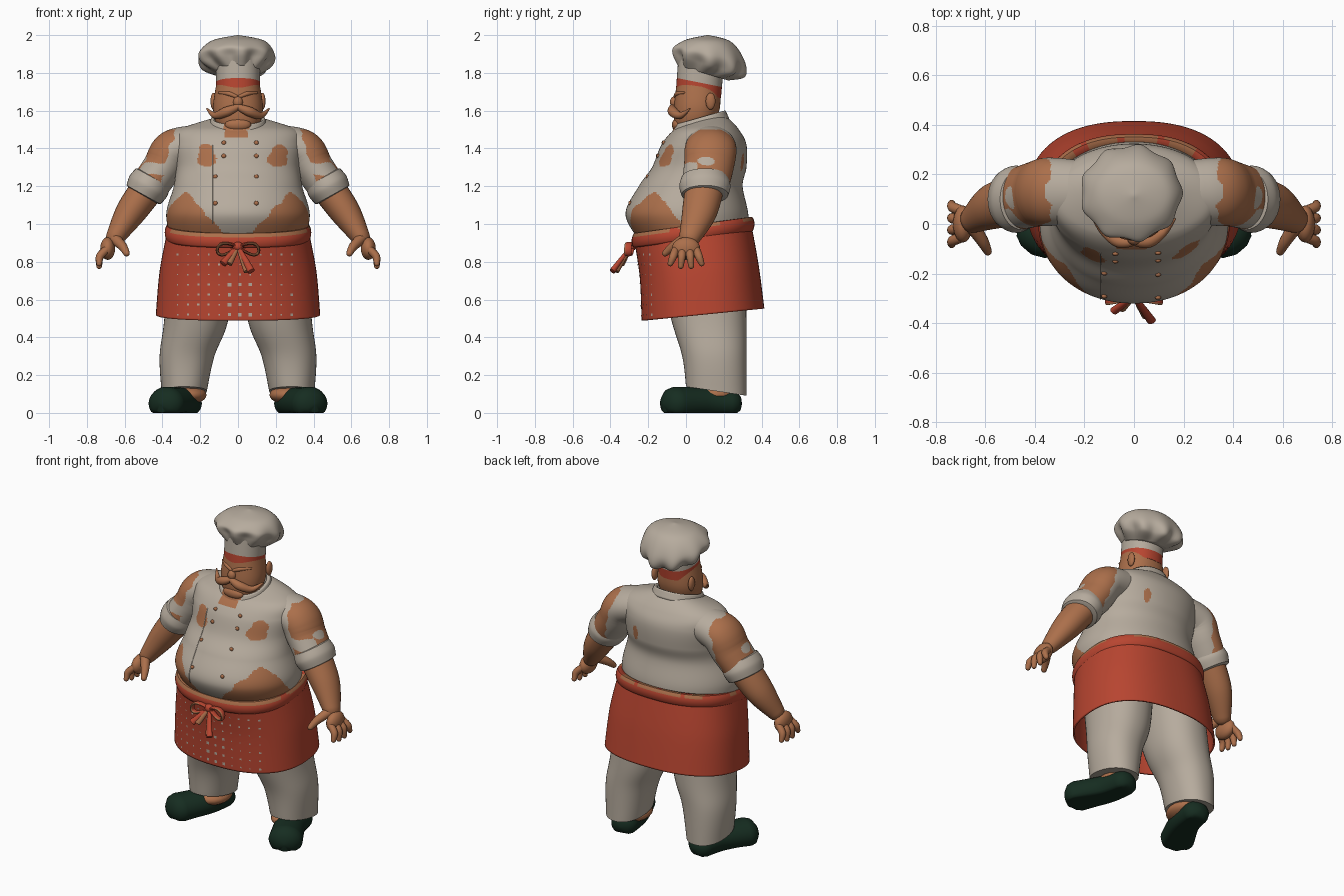
import bpy, bmesh, math, random
from mathutils import Vector

random.seed(4)
if "Cube" in bpy.data.objects:
    bpy.data.objects.remove(bpy.data.objects["Cube"], do_unlink=True)


def material(name, red, green, blue):
    mat = bpy.data.materials.new(name)
    mat.use_nodes = True
    mat.diffuse_color = (red, green, blue, 1)
    mat.node_tree.nodes["Principled BSDF"].inputs["Base Color"].default_value = mat.diffuse_color
    return mat


CREAM = material("cream cloth", 0.47, 0.41, 0.34)
RED = material("red cloth", 0.48, 0.06, 0.03)
SKIN = material("tan skin", 0.41, 0.16, 0.07)
GREEN = material("dark green leather", 0.008, 0.026, 0.015)


def finish(name, bm, mats, rule=None, thick=0):
    """Turn a bmesh into a smooth object; rule picks a material slot per face."""
    bmesh.ops.recalc_face_normals(bm, faces=bm.faces)
    for face in bm.faces:
        face.smooth = True
        if rule:
            face.material_index = int(rule(face.calc_center_median()))
    mesh = bpy.data.meshes.new(name)
    bm.to_mesh(mesh)
    bm.free()
    mesh.set_sharp_from_angle(angle=math.radians(50))
    for mat in mats:
        mesh.materials.append(mat)
    obj = bpy.data.objects.new(name, mesh)
    bpy.context.scene.collection.objects.link(obj)
    if thick:
        solid = obj.modifiers.new("thickness", "SOLIDIFY")
        solid.thickness, solid.offset = thick, 0


def spline(rows, steps):
    """Smooth curve through rows of numbers."""
    def blend(a, b, c, d, t):
        return b + t / 2 * (c - a + t * (2 * a - 5 * b + 4 * c - d + t * (3 * b - a - 3 * c + d)))
    out = []
    for i in range(len(rows) - 1):
        near = rows[max(i - 1, 0)], rows[i], rows[i + 1], rows[min(i + 2, len(rows) - 1)]
        for j in range(steps):
            out.append(tuple(blend(*column, j / steps) for column in zip(*near)))
    return out + [rows[-1]]


def bridge(name, rings, mats, rule, cap=True, thick=0):
    """Join closed rings of points into one surface."""
    bm = bmesh.new()
    loops = [[bm.verts.new(point) for point in ring] for ring in rings]
    for low, high in zip(loops, loops[1:]):
        for i in range(len(low)):
            bm.faces.new((low[i - 1], low[i], high[i], high[i - 1]))
    if cap:
        bm.faces.new(loops[0])
        bm.faces.new(loops[-1])
    finish(name, bm, mats, rule, thick)


def ring(z, width, front, back, tilt=0, x=0, lobe=0):
    """Cross-section of an upright body; tilt raises the back."""
    return z, width, front, back, tilt, x, lobe


def power(value, exponent):
    return math.copysign(abs(value) ** exponent, value)


def loft(name, rows, mats, rule=None, shape=2.2, sides=48, lobes=0, **options):
    rings = []
    for z, width, front, back, tilt, x, lobe in rows:
        points = []
        for i in range(sides):
            angle = math.tau * i / sides
            swell = 1 + lobe * math.cos(lobes * angle)
            dx = swell * width * power(math.cos(angle), 2 / shape)
            dy = swell * (back - front) / 2 * power(math.sin(angle), 2 / shape)
            points.append((x + dx, (front + back) / 2 + dy, z + tilt * dy))
        rings.append(points)
    bridge(name, rings, mats, rule, **options)


def front_y(rows, x, z, shape):
    """Front surface of a loft at x, z."""
    y = rows[0][2]
    for _ in range(3):
        _, width, front, back, *_ = min(
            rows, key=lambda row: abs(row[0] + row[4] * (y - (row[2] + row[3]) / 2) - z))
        bulge = max(0, 1 - abs(x / width) ** shape) ** (1 / shape)
        y = (front + back) / 2 - (back - front) / 2 * bulge
    return y


def tube(name, points, mats, rule=None, flat=1, dome=1, axis=(0, 1, 0), sides=16, floor=-1):
    """Limb through (x, y, z, radius) points; flat scales the radius along axis."""
    path = [(Vector(p[:3]), p[3]) for p in spline(points, 8)]

    def rounded(end, inner):
        out = (end[0] - inner[0]).normalized() * end[1] * dome
        return [(end[0] + out * math.sin(a), end[1] * math.cos(a)) for a in (0.5, 1, 1.5)]

    path = rounded(path[0], path[1])[::-1] + path + rounded(path[-1], path[-2])
    rings = []
    for i, (centre, radius) in enumerate(path):
        along = path[min(i + 1, len(path) - 1)][0] - path[max(i - 1, 0)][0]
        across = along.cross(Vector(axis)).normalized()
        up = across.cross(along).normalized() * flat
        loop = []
        for j in range(sides):
            angle = math.tau * j / sides
            point = centre + radius * (across * math.cos(angle) + up * math.sin(angle))
            point.z = max(point.z, floor)
            loop.append(point)
        rings.append(loop)
    bridge(name, rings, mats, rule)


def ball(name, centre, size, mat):
    bm = bmesh.new()
    bmesh.ops.create_uvsphere(bm, u_segments=18, v_segments=12, radius=1)
    bmesh.ops.scale(bm, vec=size, verts=bm.verts)
    bmesh.ops.translate(bm, vec=centre, verts=bm.verts)
    finish(name, bm, [mat])


# Worn patches on the jacket
def wobble(c):
    return 0.006 * (math.sin(45 * c.x + 20 * c.z) + math.sin(70 * c.z + 30 * c.y))


def open_neck(c):
    return abs(c.x + 0.01) < 0.06 and c.y < 0 and c.z > 1.46


def jacket_patch(c):
    side, ragged = abs(c.x), wobble(c)
    if c.y < 0.02 and c.z < 1.2:
        slope = 0.87 + 1.1 * side
        return c.z + ragged < min(slope, 1.17 - 1.2 * max(0, c.y + 0.16))
    if c.y < 0:
        middle = 0.21 if c.x > 0 else 0.17
        return open_neck(c) or math.hypot(side - middle, 0.85 * (c.z - 1.355)) < 0.05 + ragged
    return c.y > 0.2 and math.hypot(2.5 * (c.x - 0.15), c.z - 1.33) < 0.05 + ragged


def sleeve_patch(c):
    ragged = wobble(c)
    spot = math.hypot(c.y - 0.11, 2 * (c.z - 1.335)) < 0.05 + ragged
    front_gap = c.y < 0.06 and abs(c.z + ragged - 1.29) < 0.03
    return abs(c.x) + ragged > 0.71 - c.z / 4 and c.z < 1.5 and not spot and not front_gap


# Jacket
torso = spline([ring(0.9, 0.35, -0.24, 0.33), ring(1.05, 0.38, -0.32, 0.33), ring(1.2, 0.34, -0.25, 0.3),
                ring(1.3, 0.33, -0.18, 0.32), ring(1.42, 0.34, -0.13, 0.32), ring(1.5, 0.31, -0.06, 0.28),
                ring(1.56, 0.12, 0.02, 0.2, tilt=0.2)], 22)
loft("jacket", torso, [CREAM, SKIN], jacket_patch, shape=2.1, sides=220)
collar = [ring(1.51, 0.15, -0.07, 0.22, tilt=0.3), ring(1.56, 0.13, -0.05, 0.2, tilt=0.3)]
loft("collar", spline(collar, 4), [CREAM, SKIN], open_neck, cap=False, thick=0.02)
for z in (1.43, 1.36, 1.25, 1.11):
    for x in (-0.075 if z > 1.3 else -0.12, 0.097):
        ball("button", (x, front_y(torso, x, z, 2.1), z), (0.012, 0.009, 0.012), SKIN)
seam = [(-0.135, front_y(torso, -0.135, z, 2.1), z, 0.003) for z, *_ in torso if 1 < z < 1.42]
tube("front_seam", seam, [CREAM], sides=8)

# Apron and waistband
apron = spline([ring(0.52, 0.43, -0.23, 0.41, tilt=0.1), ring(0.75, 0.41, -0.24, 0.38, tilt=0.1),
                ring(0.96, 0.37, -0.27, 0.34, tilt=0.14)], 14)
loft("apron", apron, [RED], shape=2.4, sides=96, cap=False, thick=0.01)
band = []
for step in range(-4, 5):
    t = step / 4
    out = 0.013 - 0.01 * t * t
    band.append(ring(0.955 + 0.035 * t, 0.37 + out, -0.27 - out, 0.345 + out, tilt=0.14))
band.append(ring(0.99, 0.34, -0.24, 0.31, tilt=0.14))


def faded_edge(c):
    patchy = math.sin(40 * c.x) + math.sin(23 * c.y) > 0.1
    return c.z - 0.14 * c.y > 0.968 and (patchy or c.y < -0.1)


loft("waistband", band, [RED, SKIN], faded_edge, shape=2.4, sides=96, cap=False, thick=0.01)

# Printed spots on the apron front
bm = bmesh.new()
for column in range(-6, 6):
    for line in range(7):
        x, z = 0.01 + 0.055 * column, 0.52 + 0.053 * line
        size = random.uniform(0.003, 0.006)
        if line < 4 and abs(x) < 0.1:
            size += 0.004
        spot = []
        for dx, dz in ((-size, -size), (size, -size), (size, size), (-size, size)):
            y = front_y(apron, x + dx, z + dz, 2.4) - 0.008
            spot.append(bm.verts.new((x + dx, y, z + dz)))
        bm.faces.new(spot)
finish("apron_spots", bm, [CREAM])

# Bow: knot, loops and hanging tails
knot = Vector((0, -0.29, 0.88))
ball("bow_knot", knot, (0.03, 0.025, 0.025), RED)
for side in (1, -1):
    loop = []
    for step in range(9):
        a = math.pi * step / 8
        reach = 0.11 * math.sin(a)
        loop.append((side * reach, knot.y - reach / 6, knot.z + 0.03 * math.sin(2 * a) - reach / 6, 0.008))
    tube("bow_loop", loop, [RED, SKIN], lambda c: c.y < -0.315, flat=2.5, sides=10)
for x, y, z, mat in ((-0.08, -0.35, 0.79, RED), (0.07, -0.39, 0.75, RED),
                     (-0.05, -0.34, 0.79, SKIN), (0.05, -0.37, 0.75, SKIN)):
    middle = knot.lerp((x, y, z), 0.5)
    tube("bow_tail", [(*knot, 0.01), (*middle, 0.016), (x, y, z, 0.02)], [mat], flat=0.8, dome=0.1)

# Head and hat
head = [ring(1.47, 0.07, -0.03, 0.12), ring(1.53, 0.115, -0.06, 0.15),
        ring(1.62, 0.132, -0.064, 0.18), ring(1.74, 0.115, -0.05, 0.18)]
loft("head", spline(head, 8), [SKIN])
ball("nose", (0, -0.062, 1.645), (0.026, 0.023, 0.03), SKIN)
ball("chin", (0, -0.045, 1.525), (0.07, 0.03, 0.035), SKIN)
crown = [ring(1.69, 0.117, -0.053, 0.185, tilt=-0.2), ring(1.86, 0.116, -0.04, 0.2, tilt=-0.2)]
loft("hat_wall", spline(crown, 24), [RED, CREAM], lambda c: c.z + 0.2 * c.y > 1.762)
puff = [ring(1.8, 0.12, -0.04, 0.22, tilt=-0.3, lobe=0.05), ring(1.84, 0.18, -0.06, 0.3, -0.32, -0.01, lobe=0.08),
        ring(1.9, 0.2, -0.06, 0.31, -0.22, -0.01, lobe=0.02), ring(1.97, 0.14, 0, 0.24, -0.05),
        ring(2, 0.005, 0.11, 0.12)]
loft("hat_puff", spline(puff, 8), [CREAM], shape=2, sides=90, lobes=9)

# Paired parts
for sign, side in ((1, "left"), (-1, "right")):
    def limb(part, points, mat, **options):
        tube(side + "_" + part, [(sign * x, *rest) for x, *rest in points], [mat], **options)

    # Face
    limb("moustache", [(0, -0.072, 1.62, 0.016), (0.06, -0.07, 1.595, 0.026), (0.12, -0.03, 1.575, 0.018),
                       (0.165, 0.02, 1.61, 0.004)], SKIN)
    limb("brow", [(0.01, -0.056, 1.675, 0.01), (0.05, -0.045, 1.69, 0.012), (0.1, -0.01, 1.695, 0.006)], SKIN)
    ball(side + "_ear", (sign * 0.13, 0.13, 1.65), (0.016, 0.026, 0.045), SKIN)

    # Arm
    sleeve = [(0.2, 0.13, 1.425, 0.1), (0.34, 0.13, 1.39, 0.11), (0.4, 0.12, 1.3, 0.105), (0.47, 0.1, 1.2, 0.1)]
    tube(side + "_sleeve", [(sign * x, *rest) for x, *rest in spline(sleeve, 4)], [CREAM, SKIN],
         sleeve_patch, flat=1.25, dome=0.1, sides=112)
    cuff = [(0.475 + 0.025 * t, 0.1, 1.2 - 0.045 * t, 0.113 - 0.01 * t * t) for t in (-1, 0, 1)]
    limb("sleeve_cuff", cuff, CREAM, flat=1.2, dome=0.1, sides=36)
    limb("forearm", [(0.47, 0.1, 1.2, 0.09), (0.57, 0.07, 1.06, 0.08), (0.65, 0.02, 0.93, 0.05)],
         SKIN, flat=1.15, sides=28)
    ball(side + "_palm", (sign * 0.69, 0, 0.87), (0.04, 0.075, 0.06), SKIN)
    for i, finger in enumerate(("index", "middle", "ring", "little")):
        spread = i - 1.5
        tip = 0.775 + 0.007 * spread * spread
        limb(finger + "_finger", [(0.69, 0.035 * spread, 0.87, 0.02), (0.73, 0.045 * spread, 0.83, 0.021),
                                  (0.735, 0.055 * spread, tip, 0.015)], SKIN)
    limb("thumb", [(0.65, -0.01, 0.92, 0.03), (0.61, -0.07, 0.88, 0.024), (0.59, -0.11, 0.845, 0.017)],
         SKIN, axis=(0, 0, 1))

    # Leg and shoe
    leg = [ring(0.115, 0.12, 0, 0.32, tilt=-0.15, x=0.285), ring(0.3, 0.145, -0.02, 0.32, x=0.27),
           ring(0.5, 0.17, -0.08, 0.32, x=0.22), ring(0.9, 0.18, -0.18, 0.31, x=0.18)]
    loft(side + "_trouser_leg", [(*row[:5], sign * row[5], row[6]) for row in spline(leg, 8)], [CREAM])
    ball(side + "_ankle", (sign * 0.265, 0.14, 0.095), (0.1, 0.12, 0.05), SKIN)
    limb("shoe", [(0.27, 0.24, 0.05, 0.08), (0.3, 0.1, 0.055, 0.09), (0.38, -0.06, 0.05, 0.1)],
         GREEN, flat=0.88, dome=0.7, axis=(0, 0, 1), sides=32, floor=0)
